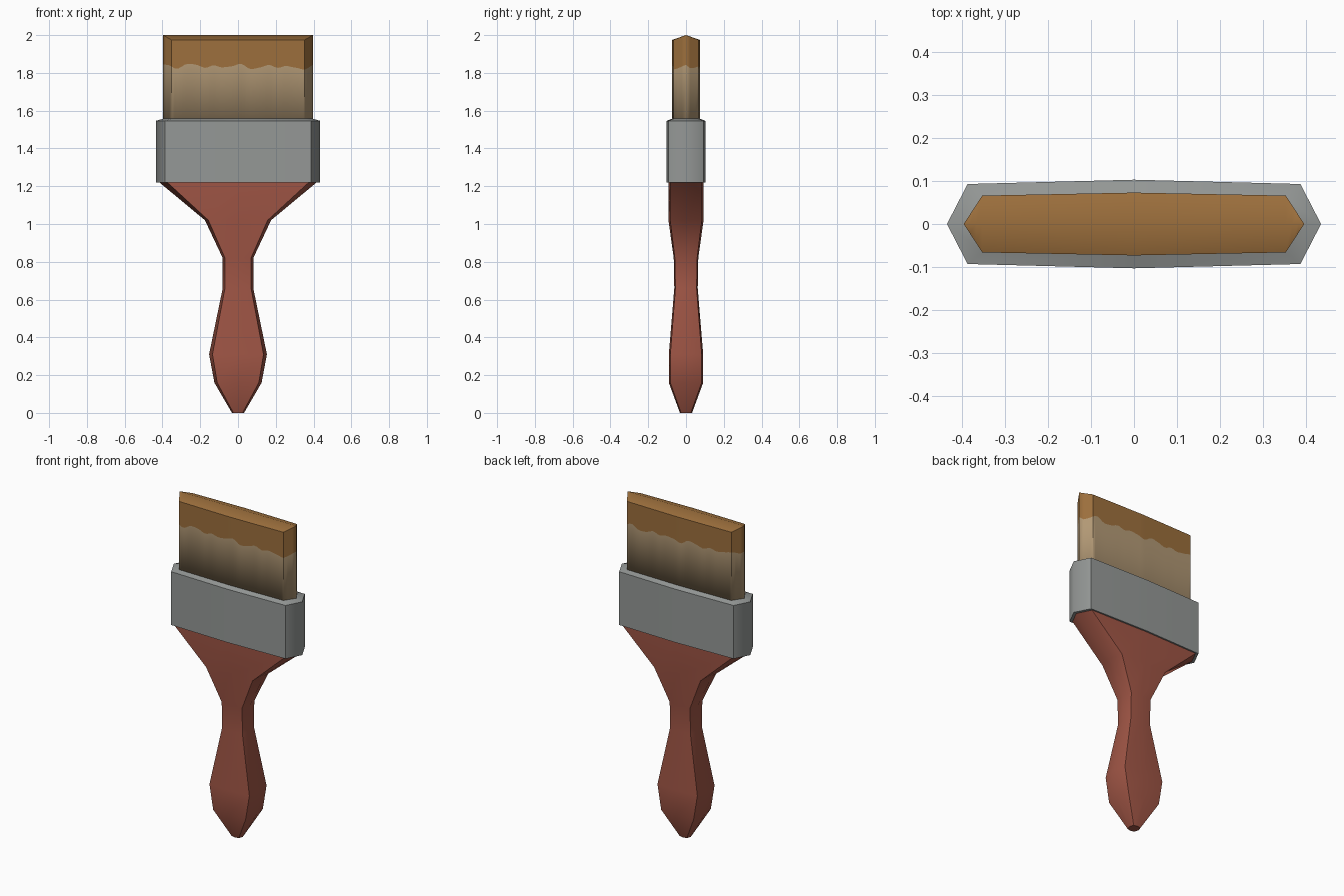
import bpy, bmesh, math

if "Cube" in bpy.data.objects:
    bpy.data.objects.remove(bpy.data.objects["Cube"])


def material(name, rgb):
    m = bpy.data.materials.new(name)
    m.diffuse_color = (*rgb, 1)
    m.use_nodes = True
    m.node_tree.nodes["Principled BSDF"].inputs["Base Color"].default_value = m.diffuse_color
    return m


RED = material("red_brown_handle", (0.35, 0.092, 0.06))
GREY = material("grey_metal", (0.30, 0.315, 0.307))
TAN = material("tan_bristle", (0.45, 0.32, 0.18))
PAINT = material("brown_tip", (0.335, 0.16, 0.046))


def section(tip_x, corner_x, corner_y, mid_y, long_n=1, short_n=1):
    """Eight-point flattened outline, optionally subdivided; returns points and corner indices."""
    key = [(tip_x, 0), (corner_x, corner_y), (0, mid_y), (-corner_x, corner_y),
           (-tip_x, 0), (-corner_x, -corner_y), (0, -mid_y), (corner_x, -corner_y)]
    counts = [short_n, long_n, long_n, short_n] * 2
    pts, corners = [], []
    for i, n in enumerate(counts):
        a, b = key[i], key[(i + 1) % 8]
        if i % 2:
            corners.append(len(pts))
        pts += [(a[0] + (b[0] - a[0]) * k / n, a[1] + (b[1] - a[1]) * k / n) for k in range(n)]
    return pts, corners


def loft(name, rings, corners, mats, sharp_rings, sharp_top=None, caps=(True, True), mat_rule=None):
    """Skin a stack of rings; corner columns and the chosen rings stay sharp."""
    bm = bmesh.new()
    vs = [[bm.verts.new(p) for p in r] for r in rings]
    n = len(vs[0])
    for j in range(len(vs) - 1):
        for i in range(n):
            k = (i + 1) % n
            f = bm.faces.new((vs[j][i], vs[j][k], vs[j + 1][k], vs[j + 1][i]))
            f.material_index = mat_rule(j) if mat_rule else 0
    if caps[0]:
        bm.faces.new(vs[0][::-1])
    if caps[1]:
        bm.faces.new(vs[-1])
    for f in bm.faces:
        f.smooth = True
    last = len(vs) - 1 if sharp_top is None else sharp_top
    for j in range(last):
        for c in corners:
            bm.edges.get((vs[j][c], vs[j + 1][c])).smooth = False
    for j in sharp_rings:
        for i in range(n):
            bm.edges.get((vs[j][i], vs[j][(i + 1) % n])).smooth = False
    bmesh.ops.remove_doubles(bm, verts=bm.verts[:], dist=1e-5)
    bmesh.ops.recalc_face_normals(bm, faces=bm.faces[:])
    me = bpy.data.meshes.new(name)
    bm.to_mesh(me)
    bm.free()
    for m in mats:
        me.materials.append(m)
    ob = bpy.data.objects.new(name, me)
    bpy.context.collection.objects.link(ob)
    return ob


def flat(pts, z):
    return [(x, y, z) for x, y in pts]


# Handle: z, tip x, corner x, corner y, middle y
profile = [(0.0, 0.032, 0.024, 0.026, 0.032), (0.16, 0.125, 0.11, 0.083, 0.091),
           (0.31, 0.153, 0.135, 0.083, 0.091), (0.66, 0.081, 0.069, 0.056, 0.062),
           (0.82, 0.081, 0.069, 0.059, 0.065), (1.02, 0.175, 0.157, 0.084, 0.093),
           (1.23, 0.428, 0.385, 0.084, 0.093)]
corners = section(1, 1, 1, 1)[1]
loft("handle", [flat(section(*p[1:])[0], p[0]) for p in profile], corners, [RED], (0, 6))

# Metal ferrule with a slightly raised inner rim
outer = section(0.435, 0.387, 0.093, 0.103)[0]
inner = section(0.394, 0.351, 0.065, 0.072)[0]
loft("ferrule", [flat(outer, 1.22), flat(outer, 1.546), flat(inner, 1.558)],
     corners, [GREY], (0, 1, 2), sharp_top=1)

# Bristles with a wavy paint line and a ridged top
pts, bc = section(0.396, 0.353, 0.066, 0.073, 20, 3)


def wave(x, y):
    s = 1 if y <= 0 else -1
    return (1.834 - 0.012 * x + 0.008 * math.sin(47 * x + s)
            + 0.006 * math.sin(29 * x + 2 * s) + 0.003 * math.sin(83 * x))


rings = [flat(pts, 1.50),
         [(x, y, wave(x, y)) for x, y in pts],
         [(x, y, 2.0 - 0.025 * min(1, abs(y) / 0.066)) for x, y in pts],
         [(x, 0, 2.0) for x, y in pts]]
loft("bristles", rings, bc, [TAN, PAINT], (2,), sharp_top=2, caps=(True, False),
     mat_rule=lambda j: 0 if j == 0 else 1)
